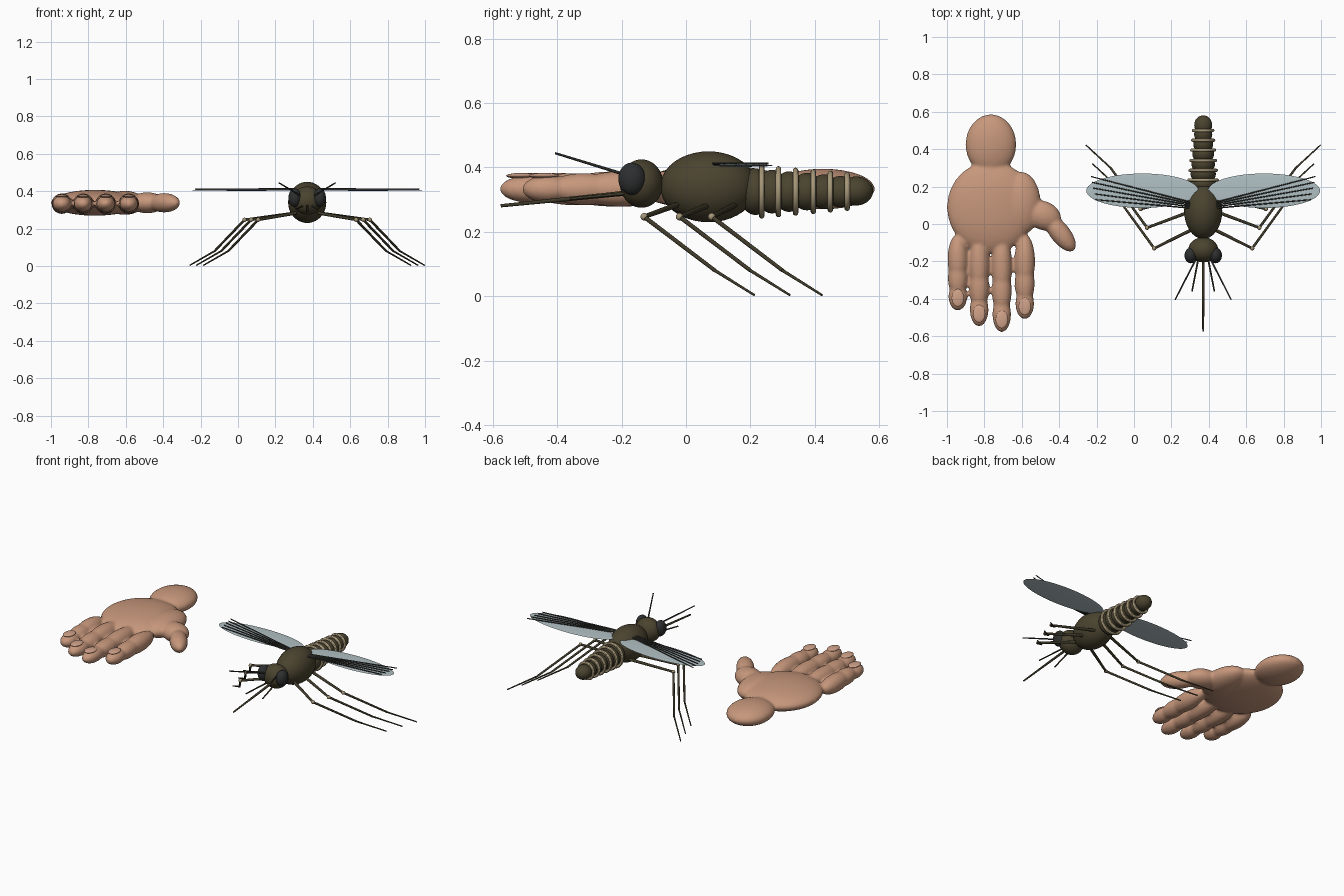
import bpy, math
from mathutils import Vector, Matrix

if "Cube" in bpy.data.objects:
    bpy.data.objects.remove(bpy.data.objects["Cube"])


def material(name, rgb):
    m = bpy.data.materials.new(name)
    m.diffuse_color = (*rgb, 1)
    m.use_nodes = True
    m.node_tree.nodes["Principled BSDF"].inputs["Base Color"].default_value = m.diffuse_color
    return m


SKIN = material("skin", (0.57, 0.31, 0.20))
NAIL = material("nail", (0.63, 0.36, 0.25))
BODY = material("dark_olive", (0.068, 0.056, 0.028))
LEG = material("leg_brown", (0.050, 0.042, 0.022))
BAND = material("tan_band", (0.38, 0.31, 0.19))
EYE = material("eye_black", (0.027, 0.028, 0.029))
VEIN = material("vein_dark", (0.034, 0.037, 0.031))
WING = material("wing_grey", (0.44, 0.53, 0.55))

CX = 0.37  # insect centre line


def finish(name, mat):
    ob = bpy.context.object
    ob.name = name
    ob.data.materials.clear()
    ob.data.materials.append(mat)
    bpy.ops.object.shade_smooth_by_angle()
    return ob


def ellipsoid(name, loc, radii, mat, turn=0.0, seg=32, rings=20):
    bpy.ops.mesh.primitive_uv_sphere_add(segments=seg, ring_count=rings, radius=1)
    ob = bpy.context.object
    ob.data.transform(Matrix.Diagonal((*radii, 1)))
    ob.data.transform(Matrix.Rotation(turn, 4, 'Z'))
    ob.location = loc
    return finish(name, mat)


def rod(name, a, b, r1, r2, mat):
    a, b = Vector(a), Vector(b)
    d = b - a
    bpy.ops.mesh.primitive_cone_add(vertices=12, radius1=r1, radius2=r2,
                                    depth=d.length, location=(a + b) / 2)
    bpy.context.object.rotation_euler = d.to_track_quat('Z', 'Y').to_euler()
    return finish(name, mat)


# ---- Hand: wrist, palm, thumb ----
flesh = [
    ellipsoid("hand", (-0.765, 0.09, 0.338), (0.235, 0.245, 0.069), SKIN, seg=48, rings=28),
    ellipsoid("wrist", (-0.765, 0.425, 0.333), (0.136, 0.162, 0.063), SKIN),
    ellipsoid("thumb_mound", (-0.605, 0.11, 0.338), (0.106, 0.17, 0.064), SKIN),
    ellipsoid("thumb_base", (-0.485, 0.045, 0.338), (0.10, 0.077, 0.056), SKIN, math.radians(-25)),
    ellipsoid("thumb_tip", (-0.394, -0.05, 0.338), (0.118, 0.054, 0.052), SKIN, math.radians(-52)),
]

# ---- Fingers: (name, x, tip y) ----
for label, x, tip in (("little", -0.942, -0.463), ("ring", -0.828, -0.548),
                      ("middle", -0.707, -0.579), ("index", -0.584, -0.509)):
    start = -0.07
    length = start - tip
    for part, t, ry, rx, rz in (("lower", 0.30, 0.34, 0.055, 0.055),
                                ("middle", 0.56, 0.26, 0.053, 0.050),
                                ("tip", 0.81, 0.19, 0.050, 0.043)):
        flesh.append(ellipsoid(f"{label}_finger_{part}", (x, start - t * length, 0.333),
                               (rx, ry * length, rz), SKIN))
    ellipsoid(f"{label}_nail", (x, tip + 0.068, 0.374), (0.033, 0.047, 0.009), NAIL)

# Fuse the flesh into one softly blended surface
bpy.ops.object.select_all(action='DESELECT')
for ob in flesh:
    ob.select_set(True)
hand = flesh[0]
bpy.context.view_layer.objects.active = hand
bpy.ops.object.join()
remesh = hand.modifiers.new("fuse", 'REMESH')
remesh.mode = 'VOXEL'
remesh.voxel_size = 0.009
remesh.use_smooth_shade = True
soften = hand.modifiers.new("soften", 'SMOOTH')
soften.factor = 0.5
soften.iterations = 6

# ---- Insect body and head ----
ellipsoid("thorax", (CX, 0.07, 0.34), (0.102, 0.15, 0.11), BODY)
ellipsoid("head", (CX, -0.138, 0.35), (0.08, 0.067, 0.075), BODY)

# ---- Tapering abdomen segments with raised bands ----
ys = (0.235, 0.287, 0.34, 0.395, 0.448, 0.50)
for i, y in enumerate(ys):
    r = 0.0755 - i * 0.0048
    ellipsoid(f"abdomen_segment_{i + 1}", (CX, y - 0.02, 0.325),
              (r - 0.003, 0.05, r - 0.003), BODY)
    bpy.ops.mesh.primitive_torus_add(major_radius=r, minor_radius=0.0085,
                                     major_segments=36, minor_segments=12,
                                     location=(CX, y, 0.325),
                                     rotation=(math.pi / 2, 0, 0))
    finish(f"abdomen_band_{i + 1}", BAND)
ellipsoid("abdomen_tip", (CX, 0.528, 0.327), (0.048, 0.053, 0.045), BODY)

# ---- Proboscis ----
rod("proboscis", (CX, -0.17, 0.322), (CX, -0.575, 0.281), 0.008, 0.005, LEG)

# ---- Paired parts, mirrored across the insect centre line ----
LEGS = (("front", 0.262, -0.13, -0.03), ("middle", 0.30, -0.02, 0.07),
        ("rear", 0.335, 0.08, 0.15))
for side, s in (("left", -1), ("right", 1)):
    def p(dx, y, z):
        return (CX + s * dx, y, z)

    ellipsoid(f"{side}_eye", p(0.066, -0.168, 0.365), (0.034, 0.042, 0.05), EYE)
    rod(f"{side}_antenna", p(0.035, -0.18, 0.375), p(0.15, -0.405, 0.444), 0.005, 0.0035, VEIN)
    rod(f"{side}_palp", p(0.025, -0.18, 0.32), p(0.06, -0.36, 0.303), 0.005, 0.004, LEG)

    # Legs: thigh, knee, shin, foot
    for label, kx, ky, by in LEGS:
        name = f"{side}_{label}"
        knee = p(kx, ky, 0.247)
        ankle = p(kx + 0.16, ky + 0.22, 0.08)
        rod(f"{name}_thigh", p(0.06, by, 0.283), knee, 0.009, 0.007, LEG)
        ellipsoid(f"{name}_knee", knee, (0.0115, 0.0115, 0.0115), BAND, seg=16, rings=10)
        rod(f"{name}_shin", knee, ankle, 0.007, 0.006, LEG)
        rod(f"{name}_foot", ankle, p(kx + 0.292, ky + 0.342, 0.004), 0.005, 0.0035, LEG)

    # Thin oval wing with fanned veins on top
    ellipsoid(f"{side}_wing", p(0.325, 0.178, 0.406), (0.30, 0.092, 0.004), WING, seg=48)
    for i in range(5):
        rod(f"{side}_wing_vein_{i + 1}", p(0.07, 0.085 + 0.008 * i, 0.412),
            p(0.60 - 0.006 * (4 - i), 0.13 + 0.031 * i, 0.412), 0.004, 0.003, VEIN)
